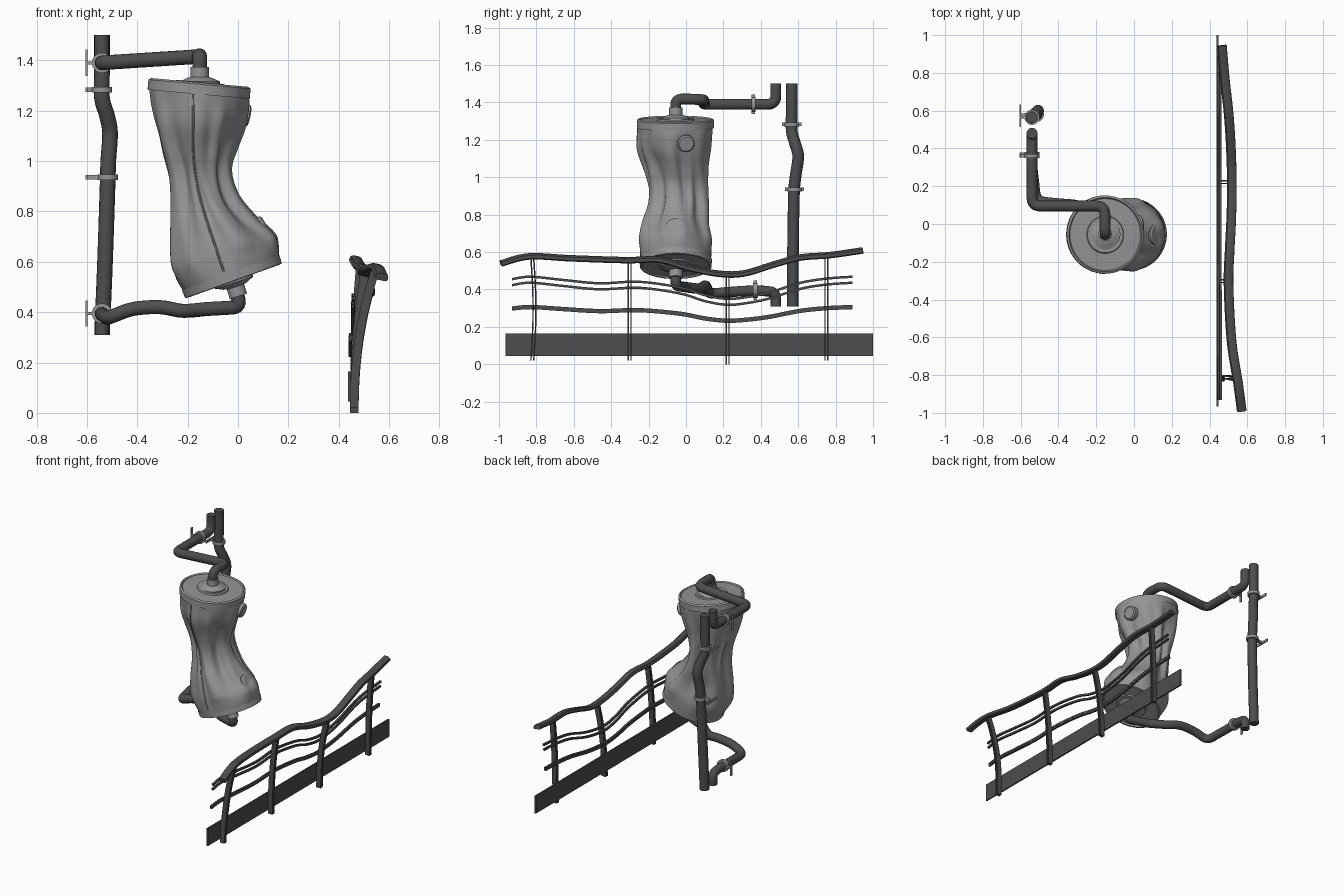
import bpy, bmesh, math
from mathutils import Vector as V, Quaternion

if "Cube" in bpy.data.objects:
    bpy.data.objects.remove(bpy.data.objects["Cube"])

dark = bpy.data.materials.new("dark_metal")
dark.diffuse_color = (0.075, 0.075, 0.075, 1)
dark.use_nodes = True
dark.node_tree.nodes["Principled BSDF"].inputs["Base Color"].default_value = dark.diffuse_color
grey = bpy.data.materials.new("grey_metal")
grey.diffuse_color = (0.3, 0.3, 0.3, 1)
grey.use_nodes = True
grey.node_tree.nodes["Principled BSDF"].inputs["Base Color"].default_value = grey.diffuse_color


def finish(bm, name, mat=None, angle=40):
    bmesh.ops.recalc_face_normals(bm, faces=bm.faces)
    me = bpy.data.meshes.new(name)
    bm.to_mesh(me)
    bm.free()
    ob = bpy.data.objects.new(name, me)
    bpy.context.collection.objects.link(ob)
    if mat:
        me.materials.append(mat)
    bpy.ops.object.select_all(action='DESELECT')
    ob.select_set(True)
    bpy.context.view_layer.objects.active = ob
    bpy.ops.object.shade_smooth_by_angle(angle=math.radians(angle))
    return ob


def skin(bm, rings):
    vs = [[bm.verts.new(p) for p in r] for r in rings]
    n = len(vs[0])
    for a, b in zip(vs, vs[1:]):
        for i in range(n):
            bm.faces.new((a[i], a[(i + 1) % n], b[(i + 1) % n], b[i]))
    bm.faces.new(vs[0])
    bm.faces.new(vs[-1])


def catmull(pts, steps=6):
    """Smooth curve through points of any dimension."""
    p = [pts[0]] + list(pts) + [pts[-1]]
    out = []
    for a, b, c, d in zip(p, p[1:], p[2:], p[3:]):
        for k in range(steps):
            t = k / steps
            out.append([.5 * (2 * y + (z - x) * t + (2 * x - 5 * y + 4 * z - w) * t * t
                              + (3 * y - x - 3 * z + w) * t ** 3) for x, y, z, w in zip(a, b, c, d)])
    return out + [list(pts[-1])]


def fillet(pts, r):
    """Round the corners of a polyline."""
    pts = [V(p) for p in pts]
    out = [pts[0]]
    for a, b, c in zip(pts, pts[1:], pts[2:]):
        s = b + (a - b).normalized() * min(r, (a - b).length * .45)
        e = b + (c - b).normalized() * min(r, (c - b).length * .45)
        out += [s.lerp(b, k / 5).lerp(b.lerp(e, k / 5), k / 5) for k in range(6)]
    return out + [pts[-1]]


def sweep(name, path, profile, up=(0, 0, 1), mat=dark):
    path = [V(p) for p in path]
    up, rings = V(up), []
    for i, p in enumerate(path):
        t = (path[min(i + 1, len(path) - 1)] - path[max(i - 1, 0)]).normalized()
        up = (up - t * up.dot(t)).normalized()
        side = t.cross(up)
        rings.append([p + side * a + up * b for a, b in profile])
    bm = bmesh.new()
    skin(bm, rings)
    return finish(bm, name, mat)


def circle(r, n=16):
    return [(r * math.cos(6.283185 * i / n), r * math.sin(6.283185 * i / n)) for i in range(n)]


def rect(w, h):
    return [(-w / 2, -h / 2), (w / 2, -h / 2), (w / 2, h / 2), (-w / 2, h / 2)]


def lathe(name, profile, loc, axis, mat=grey, n=32):
    q = V(axis).to_track_quat('Z', 'Y')
    bm = bmesh.new()
    skin(bm, [[V(loc) + q @ V((x, y, h)) for x, y in circle(r, n)] for r, h in profile])
    return finish(bm, name, mat, 30)


# --- Crushed tank: cx, cy, z, rx, ry, slope, fold depth
RINGS = [(-.025, -.055, .545, .188, .188, .36, 0), (-.045, -.055, .60, .205, .192, .34, .02),
         (-.065, -.055, .655, .205, .192, .30, .05), (-.105, -.055, .75, .163, .172, .22, .08),
         (-.137, -.042, .85, .127, .155, .12, .11), (-.155, -.042, .95, .118, .148, .05, .12),
         (-.160, -.052, 1.05, .145, .162, .0, .10), (-.157, -.06, 1.15, .176, .190, -.05, .06),
         (-.154, -.056, 1.24, .194, .198, -.08, .025), (-.154, -.056, 1.29, .196, .2, -.09, 0)]
N = 112


def tank_ring(cx, cy, z, rx, ry, s, fold, k=1.0, lift=0.0):
    out = []
    for i in range(N):
        a = 2 * math.pi * i / N
        w = 2.2 * (z - .95)
        f = math.cos(5 * a + w + .6) + .7 * math.cos(8 * a - 1.7 * w + 2) + .35 * math.cos(13 * a + 3 * w)
        f = math.copysign(abs(f) ** .8, f)
        r = k * (1 + fold * f * .8)
        x, y = r * rx * math.cos(a), r * ry * math.sin(a)
        dz = fold * .12 * math.sin(3 * a + 9 * z)
        out.append(V((cx + x - s * lift, cy + y, z + s * x + dz + lift)))
    return out


bm = bmesh.new()
body = [tank_ring(*r) for r in catmull(RINGS, 6)]
bot, top = RINGS[0], RINGS[-1]
ends_b = [tank_ring(*bot, k=k, lift=l) for k, l in
          ((.5, -.022), (.52, -.014), (.93, -.014), (.96, -.022), (1.02, -.02), (1.03, .012))]
ends_t = [tank_ring(*top, k=k, lift=l) for k, l in
          ((1.035, -.025), (1.035, .015), (.98, .022), (.95, .014), (.5, .016), (.48, .024))]
skin(bm, ends_b + body + ends_t)
finish(bm, "crushed_tank", grey, 45)

# Seam strip down the dented front
seam = [(r[int(N * .735)] + V((0, .001, 0))) for r in body[3:-3]]
sweep("tank_seam", seam, circle(.005, 8), (1, 0, 0), grey)

# Fittings on the tank ends and round side bosses
fit = [(.08, -.01), (.08, .008), (.058, .018), (.05, .022), (.036, .026), (.036, .065)]
lathe("top_fitting", fit, (-.152, -.055, 1.308), (0, 0, 1))
lathe("bottom_fitting", fit, (-.018, -.055, .525), (.3, 0, -.94))
boss = [(.046, -.06), (.046, .008), (.038, .014)]
lathe("upper_boss", boss, (.03, 0, 1.18), (1, .15, -.22))
lathe("lower_boss", [(r * 1.2, h) for r, h in boss], (.108, -.055, .73), (.84, 0, .54))

# --- Pipes
sweep("upper_pipe", fillet([(-.152, -.055, 1.35), (-.152, -.055, 1.42), (-.155, .095, 1.415),
      (-.54, .095, 1.39), (-.54, .48, 1.39), (-.54, .48, 1.5)], .045), circle(.029), (1, 0, 0))
low = [(-.13, .0, .412), (-.22, .07, .405), (-.31, .10, .42), (-.42, .11, .412), (-.51, .13, .38),
       (-.53, .22, .385), (-.54, .32, .392), (-.54, .42, .392)]
sweep("lower_pipe", fillet([(-.005, -.055, .48), (.008, -.055, .42)] + [V(p) for p in catmull(low, 4)]
      + [(-.54, .48, .385), (-.54, .48, .31)], .035), circle(.028), (1, 0, 0))
riser = [(-.54, .565, 1.5), (-.54, .565, 1.36), (-.54, .565, 1.25), (-.52, .583, 1.18), (-.508, .60, 1.11),
         (-.515, .585, 1.0), (-.518, .577, .9), (-.528, .572, .6), (-.54, .57, .31)]
sweep("vertical_pipe", catmull(riser), circle(.031), (1, 0, 0))


# --- Wall clamps: ring, tapered stem and flat foot
def clamp(name, loc, axis):
    loc, axis = V(loc), V(axis)
    lathe(name + "_ring", [(.031, -.011), (.040, -.011), (.040, .011), (.031, .011)], loc, axis)
    side = axis.cross(V((1, 0, 0)))
    bm = bmesh.new()
    for prof in ([(loc.x - .035, .014), (-.58, .006), (-.604, .006)], [(-.598, .052), (-.605, .052)]):
        skin(bm, [[V((x, loc.y, loc.z)) + side * a + axis * b for a, b in rect(2 * h, .018)] for x, h in prof])
    finish(bm, name + "_bracket", grey)


clamp("riser_clamp_top", (-.54, .565, 1.283), (0, 0, 1))
clamp("riser_clamp_low", (-.517, .58, .935), (0, 0, 1))
clamp("upper_pipe_clamp", (-.54, .36, 1.39), (0, 1, 0))
clamp("lower_pipe_clamp", (-.54, .37, .395), (0, 1, 0))

# --- Bent railing
RAIL = catmull([(.572, -.99, .54), (.552, -.84, .578), (.518, -.62, .568), (.502, -.32, .558), (.508, -.14, .56),
                (.516, .02, .515), (.52, .18, .485), (.518, .31, .487), (.511, .47, .535), (.50, .61, .572),
                (.482, .77, .585), (.467, .945, .61)])
sweep("handrail", RAIL, [(-.026, -.008), (-.02, -.015), (.02, -.015), (.026, -.008),
                         (.022, .009), (.012, .014), (-.012, .014), (-.022, .009)], (.2, 0, 1))

WAVE = [(-.93, .455), (-.83, .468), (-.65, .45), (-.46, .433), (-.25, .441), (-.03, .41), (.1, .37),
        (.22, .35), (.33, .36), (.45, .385), (.61, .435), (.75, .458), (.89, .468)]
for i, (x, base, amp) in enumerate(((.456, 0, 1), (.454, -.032, 1), (.446, .087, .62), (.445, .055, .62))):
    pts = []
    for y, z in WAVE:
        zz = z + base if amp == 1 else .21 + (z - .35) * amp + base * .32
        pts.append((x + (.012 if y < -.3 else .006) * (zz - .2), y, zz))
    sweep("thin_rail_%d" % (i + 1), catmull(pts), rect(.013, .013))

# Paired flat posts bending up to the handrail
for i, y in enumerate((-.822, -.302, .222, .751)):
    rx, ry, rz = min(RAIL, key=lambda p: abs(p[1] - y))
    z0 = 0 if i == 2 else .02
    for sgn in (-1, 1):
        path = []
        for k in range(13):
            t = k / 12
            lean = -.012 * math.sin(math.pi * t) if i == 0 else 0
            path.append((.462 + (rx - .462) * t ** 2.2, y + sgn * .0075 - lean, z0 + (rz - .008 - z0) * t))
        sweep("post_%d_%s" % (i + 1, "a" if sgn < 0 else "b"), path, rect(.007, .034), (1, 0, 0))

# Toe board along the bottom
sweep("toe_board", [(.442, -.965, .105), (.442, 1.0, .105)], rect(.01, .12))
